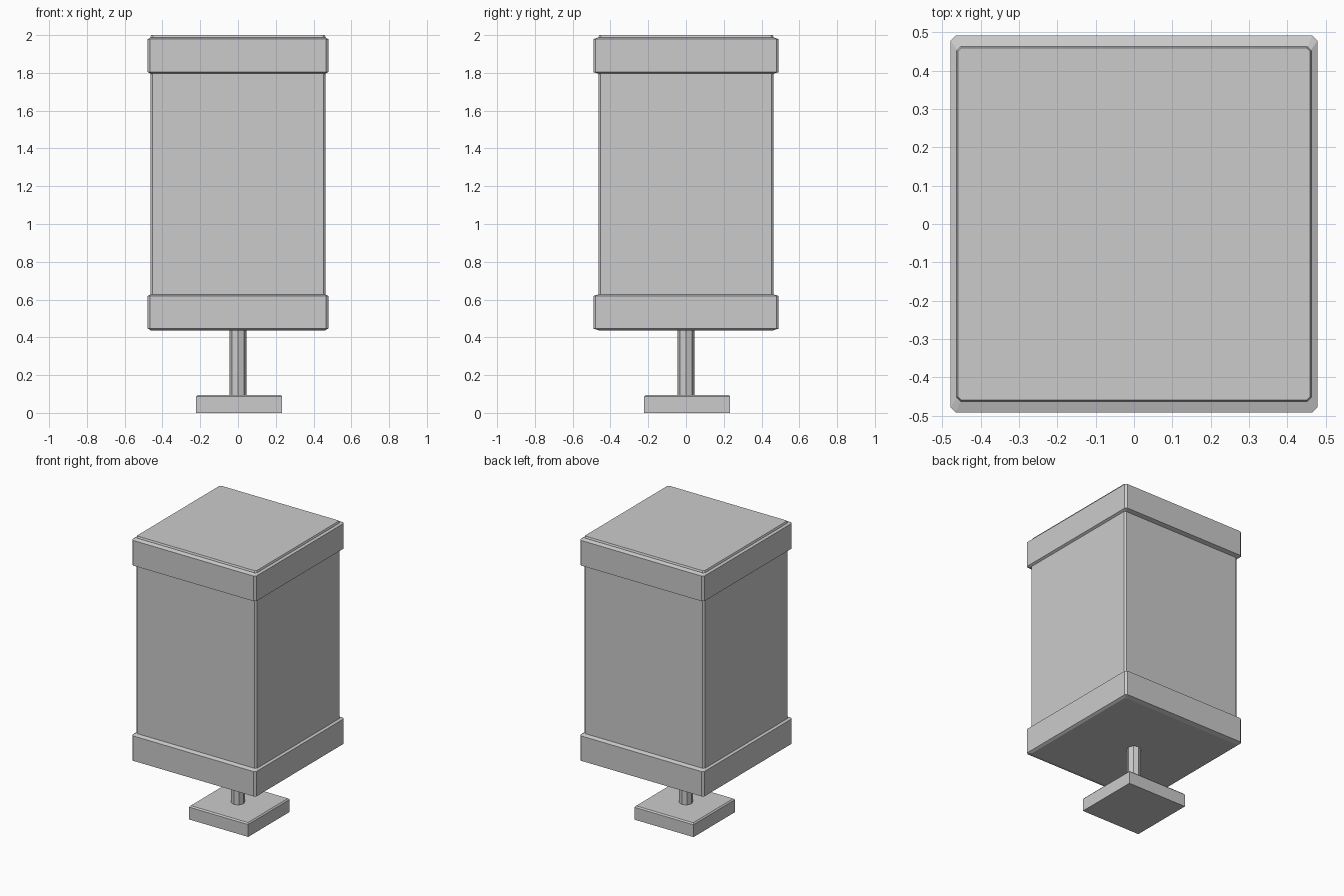
import bpy, bmesh
from math import cos, sin, pi

if "Cube" in bpy.data.objects:
    bpy.data.objects.remove(bpy.data.objects["Cube"])


def loft(name, rings):
    """Closed solid through a stack of equal-sized point rings."""
    bm = bmesh.new()
    loops = [[bm.verts.new(p) for p in ring] for ring in rings]
    n = len(loops[0])
    for a, b in zip(loops, loops[1:]):
        for i in range(n):
            j = (i + 1) % n
            bm.faces.new((a[i], a[j], b[j], b[i]))
    bm.faces.new(loops[0][::-1])
    bm.faces.new(loops[-1])
    bmesh.ops.recalc_face_normals(bm, faces=bm.faces)
    mesh = bpy.data.meshes.new(name)
    bm.to_mesh(mesh)
    bm.free()
    obj = bpy.data.objects.new(name, mesh)
    bpy.context.collection.objects.link(obj)
    return obj


def chamfered(hx, hy, c, z):
    """Rectangle with cut corners at height z."""
    return [(hx, -hy + c, z), (hx, hy - c, z), (hx - c, hy, z), (-hx + c, hy, z),
            (-hx, hy - c, z), (-hx, -hy + c, z), (-hx + c, -hy, z), (hx - c, -hy, z)]


def square(h, z, off=0.0):
    return [(x * h + off, y * h + off, z) for x, y in ((1, -1), (1, 1), (-1, 1), (-1, -1))]


def octagon(r, z):
    return [(r * cos(i * pi / 4), r * sin(i * pi / 4), z) for i in range(8)]


# Main box with narrow cut corners
loft("box_body", [chamfered(0.463, 0.463, 0.011, 0.445),
                  chamfered(0.463, 0.463, 0.011, 1.99),
                  chamfered(0.459, 0.459, 0.009, 2.0)])

# Bands around the top and bottom, sloping in to the body
for name, z0, z1 in (("lower_band", 0.437, 0.628), ("upper_band", 1.795, 1.988)):
    loft(name, [chamfered(0.461, 0.461, 0.009, z0),
                chamfered(0.478, 0.491, 0.013, z0 + 0.009),
                chamfered(0.478, 0.491, 0.013, z1 - 0.009),
                chamfered(0.461, 0.461, 0.009, z1)])

# Eight-sided post
loft("post", [octagon(0.044, 0.08), octagon(0.044, 0.45)])

# Foot plate with a bevelled top edge
loft("foot_plate", [square(0.228, 0, 0.006), square(0.228, 0.086, 0.006),
                    square(0.220, 0.095, 0.006)])
